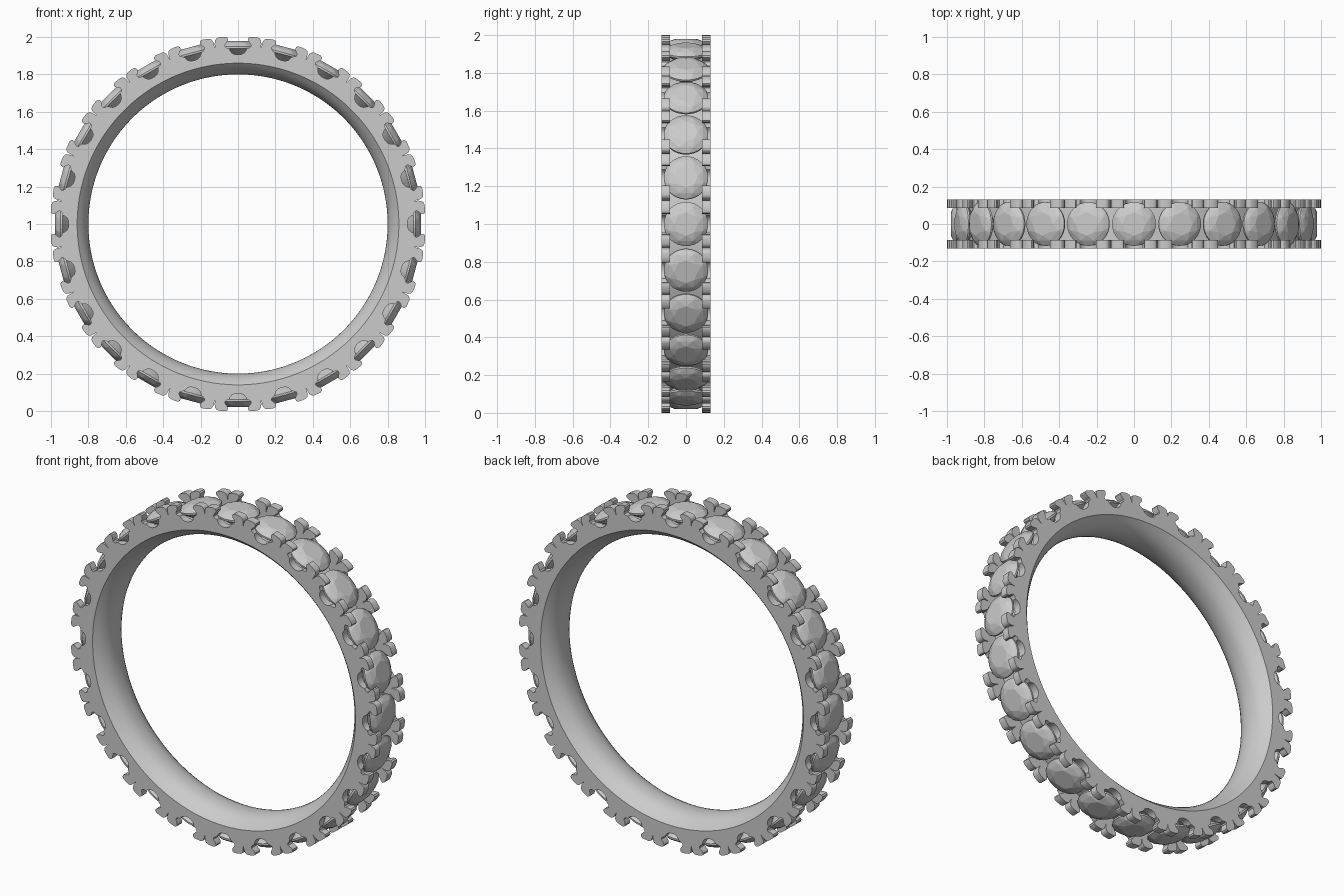
import bpy, bmesh, math
from mathutils import Matrix, Vector

if "Cube" in bpy.data.objects:
    bpy.data.objects.remove(bpy.data.objects["Cube"])

N = 24                      # stones around the ring
STEP = 2 * math.pi / N
SUB = 8                     # band segments per stone


def place(x, y, h, a):
    """Local stone frame (x tangent, h radial) to world, turned by a about the ring axis."""
    c, s = math.cos(a), math.sin(a)
    return Vector((x * c + h * s, y, 1 + h * c - x * s))


def finish(bm, name, angle=None):
    bmesh.ops.recalc_face_normals(bm, faces=bm.faces)
    me = bpy.data.meshes.new(name)
    bm.to_mesh(me)
    bm.free()
    ob = bpy.data.objects.new(name, me)
    bpy.context.collection.objects.link(ob)
    if angle:
        bpy.ops.object.select_all(action='DESELECT')
        ob.select_set(True)
        bpy.context.view_layer.objects.active = ob
        bpy.ops.object.shade_smooth_by_angle(angle=math.radians(angle))
    return ob


# Band: lathed comfort-fit section with a flat floor under the stones
section = []
for i in range(13):
    t = -1 + 2 * i / 12
    section.append((0.13 * t, 0.80 + 0.06 * abs(t) ** 2.4))
section += [(0.1, 0.885), (0.09, 0.9), (-0.09, 0.9), (-0.1, 0.885)]
bm = bmesh.new()
rings = [[bm.verts.new(place(0, y, r, STEP * j / SUB)) for y, r in section]
         for j in range(N * SUB)]
m = len(section)
for j in range(N * SUB):
    p, q = rings[j], rings[(j + 1) % (N * SUB)]
    for i in range(m):
        bm.faces.new((p[i], p[(i + 1) % m], q[(i + 1) % m], q[i]))
finish(bm, "band", 35)

# Side walls: scalloped outline with paired prongs, half a period then mirrored
half = [(0.0, 0.905), (0.018, 0.907), (0.033, 0.915), (0.042, 0.927), (0.047, 0.938),
        (0.060, 0.942), (0.069, 0.949), (0.070, 0.958), (0.063, 0.967), (0.056, 0.977),
        (0.053, 0.987), (0.057, 0.996), (0.067, 1.001), (0.085, 0.9995), (0.105, 0.997),
        (0.117, 0.991), (0.123, 0.981), (0.1245, 0.966)]
slit = (0.95 * math.sin(STEP / 2), 0.95 * math.cos(STEP / 2))
half.append(slit)
outline = [(-x, h) for x, h in reversed(half[1:])] + half
base = []
for j in range(SUB + 1):
    a = STEP * (0.5 - j / SUB)
    base.append((0.86 * math.sin(a), 0.86 * math.cos(a)))
loop = outline + base

for side, name in ((-1, "front_prong_wall"), (1, "back_prong_wall")):
    bm = bmesh.new()
    for k in range(N):
        a = k * STEP
        outer = [bm.verts.new(place(x, side * 0.13, h, a)) for x, h in loop]
        inner = [bm.verts.new(place(x, side * 0.085, h, a)) for x, h in loop]
        bm.faces.new(outer)
        bm.faces.new(inner)
        n = len(loop)
        for i in range(n):
            # skip the two radial joints shared with the neighbouring periods
            if i in (len(outline) - 1, n - 1):
                continue
            bm.faces.new((outer[i], outer[(i + 1) % n], inner[(i + 1) % n], inner[i]))
    bmesh.ops.remove_doubles(bm, verts=bm.verts, dist=1e-5)
    finish(bm, name, 35)

# Stones: faceted round brilliants made as convex hulls
bm = bmesh.new()
for count, r, h, turn in ((8, 0.062, 0.979, 0), (8, 0.096, 0.967, 0.5),
                          (32, 0.117, 0.948, 0), (32, 0.117, 0.938, 0), (1, 0, 0.86, 0)):
    for i in range(count):
        a = 2 * math.pi * (i + turn) / count
        bm.verts.new((r * math.cos(a), r * math.sin(a), h))
bmesh.ops.convex_hull(bm, input=bm.verts)
stone = finish(bm, "stone_01")
for k in range(N):
    ob = stone if k == 0 else bpy.data.objects.new(f"stone_{k + 1:02d}", stone.data)
    if k:
        bpy.context.collection.objects.link(ob)
    ob.matrix_world = Matrix.Translation((0, 0, 1)) @ Matrix.Rotation(k * STEP, 4, 'Y')
